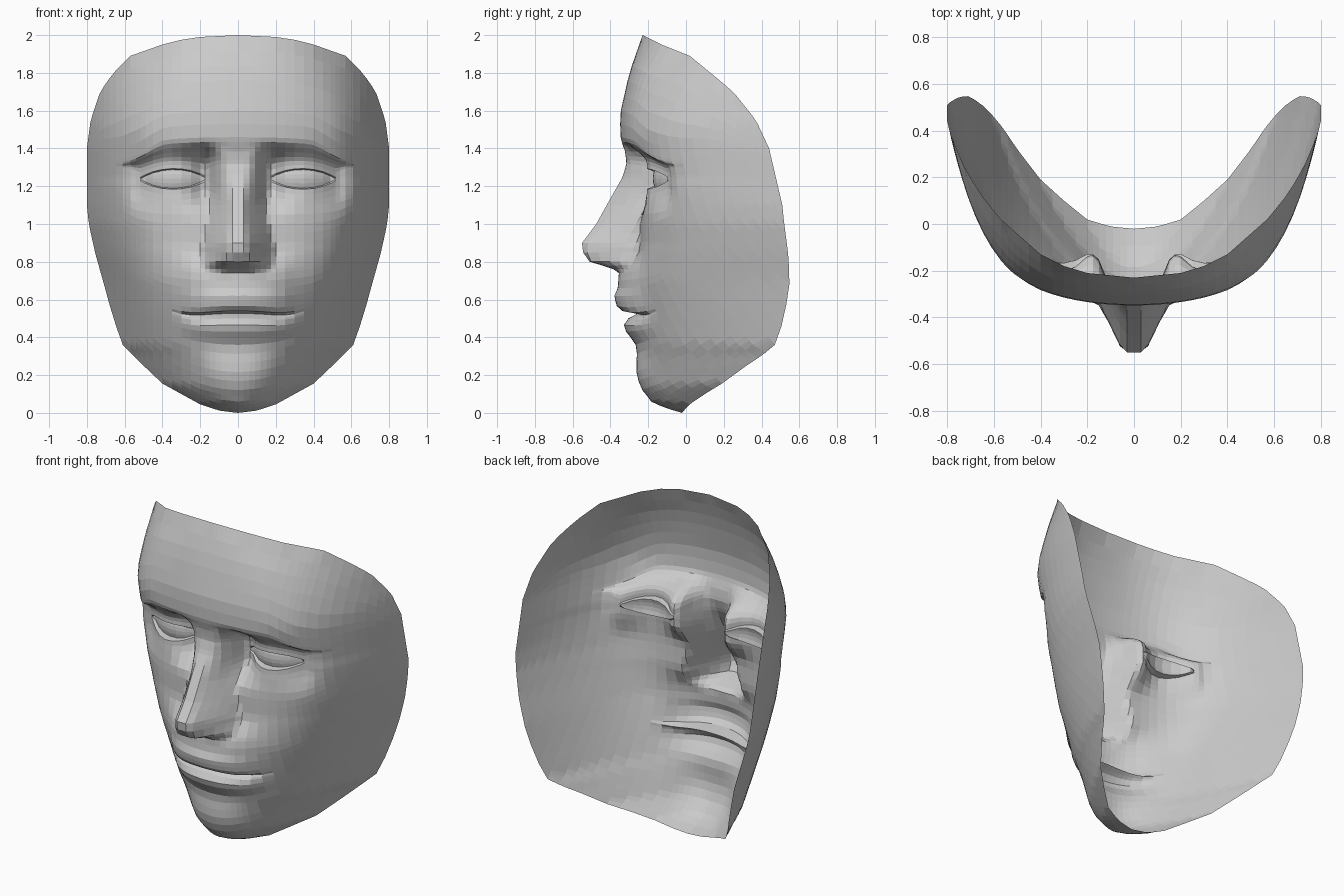
import bpy, bmesh
from math import exp

if "Cube" in bpy.data.objects:
    bpy.data.objects.remove(bpy.data.objects["Cube"])

# Rim of the mask, right half: (z, x, y) from chin to forehead top
LOW = [(0, 0, -.02), (.012, .1, -.01), (.045, .2, .02), (.1, .3, .1), (.155, .4, .19), (.25, .5, .32),
       (.31, .56, .41), (.36, .61, .47), (.5, .66, .52), (.7, .715, .55), (.85, .757, .54), (1.0, .79, .52),
       (1.1, .8, .51)]
HIGH = [(1.4, .8, .44), (1.55, .78, .37), (1.7, .73, .25), (1.8, .66, .13), (1.89, .57, .02),
        (1.95, .4, -.13), (1.975, .3, -.18), (1.99, .2, -.21), (2, 0, -.23)]
RIM = LOW + HIGH

# Profiles along height: forehead-to-chin line, section roundness, nose and lips
CENTRE = [(0, -.02), (.03, -.12), (.06, -.18), (.12, -.215), (.2, -.23), (.3, -.25), (.5, -.27), (.7, -.285),
          (.9, -.25), (1.1, -.25), (1.25, -.27), (1.36, -.315), (1.45, -.345), (1.5, -.35), (1.6, -.345),
          (1.8, -.3), (2, -.23)]
ROUND = [(0, 2), (.3, 2.5), (.5, 3.1), (.7, 3.8), (1, 5), (1.2, 6), (1.5, 6), (1.8, 3.8), (2, 2.3)]
FLARE = [(0, .15), (.9, .12), (1.15, .2), (1.4, .3), (2, .3)]
NOSE_RIDGE = [(.74, -.355), (.765, -.39), (.8, -.51), (.85, -.545), (.9, -.55), (1, -.475), (1.1, -.42),
              (1.25, -.335), (1.32, -.315), (1.45, -.33)]
NOSE_TOP = [(.74, .06), (.9, .045), (1.1, .03), (1.35, .05)]
NOSE_WIDTH = [(.74, .15), (.78, .185), (.87, .19), (1.05, .15), (1.2, .14), (1.35, .155), (1.45, .2)]
LIPS = [(.32, 0), (.37, -.01), (.42, -.05), (.46, -.065), (.49, -.05), (.51, -.02), (.525, .03), (.54, -.065),
        (.57, -.095), (.62, -.1), (.67, -.075), (.75, -.07), (.85, 0)]


def interp(pts, t):
    if t <= pts[0][0]:
        return pts[0][1]
    for (a, p), (b, q) in zip(pts, pts[1:]):
        if t <= b:
            return p + (q - p) * (t - a) / (b - a)
    return pts[-1][1]


def fade(a, b, t):
    t = min(1, max(0, (t - a) / (b - a)))
    return t * t * (3 - 2 * t)


RIM_X = [(z, x) for z, x, y in RIM]
RIM_Y = [(z, y) for z, x, y in RIM]
BOTTOM = [(x, z) for z, x, y in LOW]
TOP = [(x, z) for z, x, y in reversed(HIGH)]
EYE_X, EYE_Z, EYE_W, EYE_H = .345, 1.24, .17, .05


def height(x, v):
    """Rows fan out to the rim and bend round the mouth, the eyelids and the brow."""
    if v < EYE_Z:
        zb, a = interp(BOTTOM, x), v / EYE_Z
        z = EYE_Z * a + zb * (1 - a) ** (1 + 1.8 * max(0, 1 - zb / .35))
        z -= .55 * x * x * exp(-(x / .36) ** 4 - ((v - .52) / .12) ** 2)
    else:
        z = EYE_Z + (interp(TOP, x) - EYE_Z) * (v - EYE_Z) / (2 - EYE_Z)
        z -= .075 * fade(.37, .58, x) * fade(.78, .6, x) * fade(1.29, 1.46, v) * fade(1.9, 1.5, v)
    d, q = v - EYE_Z, (x - EYE_X) / EYE_W
    if x < .62 and abs(d) < .14:
        h = min(EYE_H, max(.006, EYE_H * abs(1 - q * q) ** .75))
        m = abs(d) * h / EYE_H if abs(d) <= EYE_H else h + (abs(d) - EYE_H) * (.14 - h) / (.14 - EYE_H)
        z += (m - abs(d)) * (1 if d > 0 else -1)
    return z


def depth(x, z, v):
    # Head shell
    front, t = interp(CENTRE, z), min(1, x / max(1e-6, interp(RIM_X, z)))
    k = interp(FLARE, z)
    y = front + (interp(RIM_Y, z) - front) * (k * t * t + (1 - k) * t ** interp(ROUND, z))
    # Eye sockets, lids and eyeballs
    e, d, q = x - EYE_X, z - EYE_Z, (x - EYE_X) / EYE_W
    curve = -.175 + .15 * e + (3.2 * min(e * e, .022) if e < 0 else 2.6 * min(e * e, .04))
    if abs(q) < 1 and abs(v - EYE_Z) <= EYE_H + .0005:
        return curve + 4 * d * d
    s = fade(.34, .08, e) if e > 0 else fade(.30, .16, -e)
    s *= fade(.205, .08, v - EYE_Z) if d > 0 else fade(.22, .05, -d)
    y += (curve - .032 * max(0, 1 - q * q) - y) * s
    # Lips and chin
    c, k = max(0, 1 - (x / .32) ** 2), interp(LIPS, v)
    y += k * (c if k < 0 else c ** .6)
    y -= .03 * exp(-(x / .2) ** 4 - ((z - .2) / .1) ** 2)
    # Nose
    if .74 <= z < 1.45:
        n, r, w = interp(NOSE_RIDGE, z), interp(NOSE_TOP, z), interp(NOSE_WIDTH, z)
        if n < y and x < w:
            y = n + (y - n) * max(0, (x - r) / (w - r))
    return y


# Rows (denser at features) and columns of the right half
rows = [0]
for end, n in [(.06, 3), (.12, 2), (.36, 5), (.5, 4), (.54, 3), (.62, 3), (.74, 3), (.8, 3), (.9, 4), (1.1, 4),
               (1.184, 3), (1.19, 1), (1.29, 4), (1.296, 1), (1.36, 3), (1.46, 4), (1.6, 2), (2, 5)]:
    start = rows[-1]
    rows += [start + (end - start) * (i + 1) / n for i in range(n)]
cols = [0, .03, .06, .09, .12, .15, .175, .2, .25, .3, .35, .4, .45, .49, .515, .54, .57, .61, .645, .68, .71,
        .735, .755, .77, .782, .792, .8]

bm = bmesh.new()
grid = []
for x in cols:
    column = []
    for v in rows:
        z = height(x, v)
        column.append(bm.verts.new((x, depth(x, z, v), z)))
    grid.append(column)
for a, b in zip(grid, grid[1:]):
    for i in range(len(rows) - 1):
        bm.faces.new((a[i], b[i], b[i + 1], a[i + 1]))
mesh = bpy.data.meshes.new("face_mask")
bm.to_mesh(mesh)
bm.free()
mask = bpy.data.objects.new("face_mask", mesh)
bpy.context.collection.objects.link(mask)
mirror = mask.modifiers.new("mirror", "MIRROR")
mirror.use_clip = True
